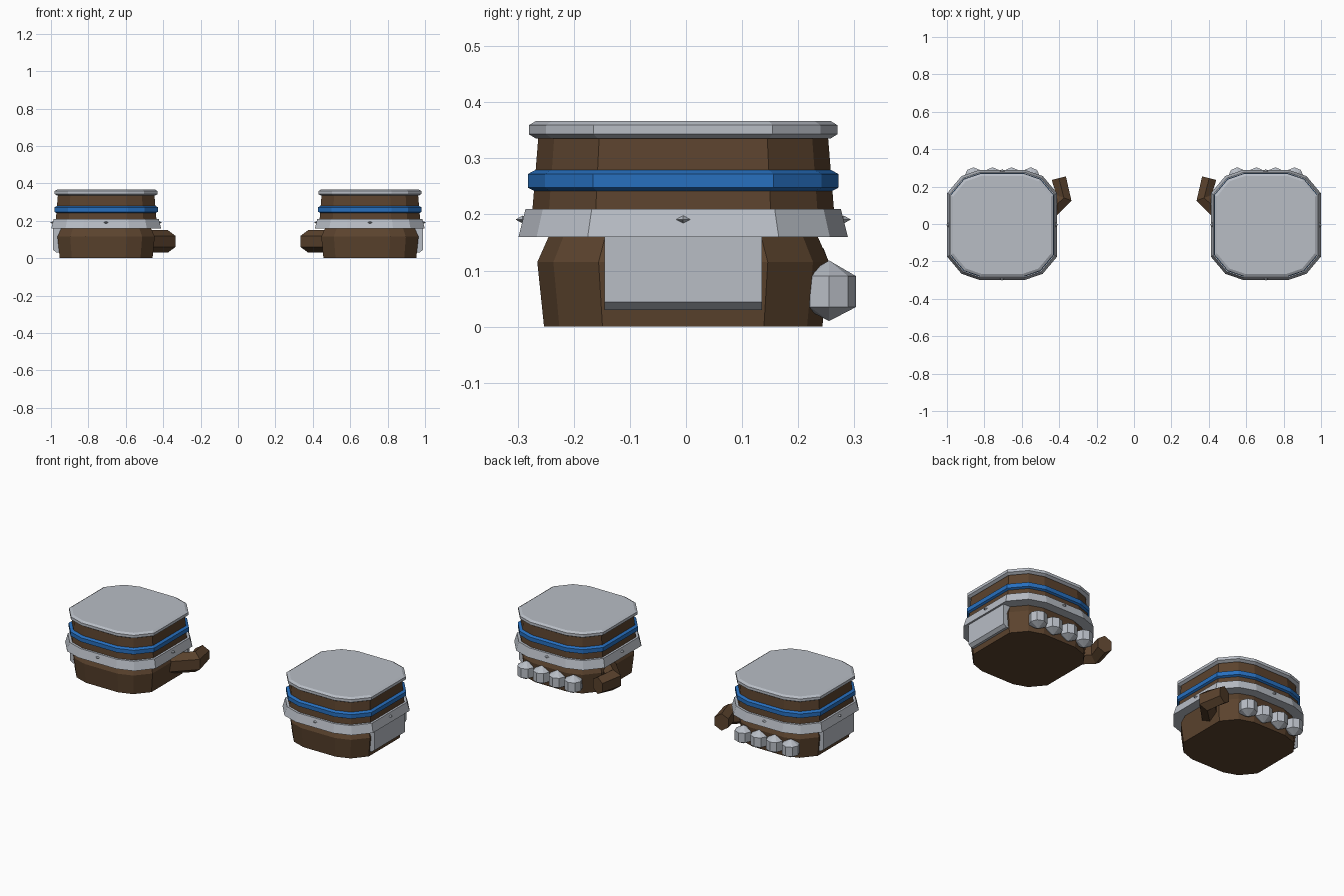
import bpy, bmesh, math
from mathutils import Vector

cube = bpy.data.objects.get("Cube")
if cube:
    bpy.data.objects.remove(cube, do_unlink=True)


def material(name, rgb):
    m = bpy.data.materials.new(name)
    m.use_nodes = True
    m.diffuse_color = (*rgb, 1)
    m.node_tree.nodes["Principled BSDF"].inputs["Base Color"].default_value = (*rgb, 1)
    return m


leather = material("brown leather", (0.105, 0.056, 0.027))
steel = material("pale steel", (0.48, 0.51, 0.56))
blue = material("blue trim", (0.02, 0.16, 0.52))

CENTRE = Vector((0.705, -0.005, 0))
# One quarter of the rounded-square wrist outline, for half-width 1
QUARTER = [(1, 0.58), (0.74, 0.89), (0.42, 1)]
OUTLINE = (QUARTER + [(-x, y) for x, y in reversed(QUARTER)]
           + [(-x, -y) for x, y in QUARTER] + [(x, -y) for x, y in reversed(QUARTER)])


def loft(name, rings, mat, side):
    """Skin a stack of rings; +x in glove space points away from the body."""
    bm = bmesh.new()
    rows = []
    for ring in rings:
        pts = [CENTRE + Vector(p) for p in ring]
        rows.append([bm.verts.new((side * p.x, p.y, p.z)) for p in pts])
    n = len(rows[0])
    for a, b in zip(rows, rows[1:]):
        for i in range(n):
            j = (i + 1) % n
            bm.faces.new((a[i], a[j], b[j], b[i]))
    bm.faces.new(rows[0])
    bm.faces.new(rows[-1])
    bmesh.ops.remove_doubles(bm, verts=bm.verts, dist=1e-5)
    bmesh.ops.recalc_face_normals(bm, faces=bm.faces)
    me = bpy.data.meshes.new(name)
    bm.to_mesh(me)
    bm.free()
    me.materials.append(mat)
    ob = bpy.data.objects.new(name, me)
    bpy.context.collection.objects.link(ob)
    return ob


def wrist(profile):
    return [[(x * h, y * h, z) for x, y in OUTLINE] for h, z in profile]


def turned(x, y, profile, sides):
    angles = [math.tau * i / sides for i in range(sides)]
    return [[(x + r * math.cos(a), y + r * math.sin(a), z) for a in angles]
            for r, z in profile]


def thumb_rings():
    path = [Vector(p) for p in ((-0.225, 0.045, 0.09), (-0.33, 0.145, 0.09), (-0.303, 0.25, 0.09))]
    rings = []
    for i, p in enumerate(path):
        d = (path[min(i + 1, 2)] - path[max(i - 1, 0)]).normalized()
        across = Vector((d.y, -d.x, 0))
        width, height = (0.05, 0.06) if i < 2 else (0.045, 0.05)
        rings.append([p + across * width * math.sin(a) + Vector((0, 0, height * math.cos(a)))
                      for a in (math.tau * k / 6 for k in range(6))])
    return rings


for side, label in ((1, "left"), (-1, "right")):
    # Leather glove body
    loft(label + "_glove_body", wrist([(0.248, 0), (0.26, 0.115), (0.24, 0.16), (0.269, 0.205),
                                       (0.258, 0.34)]), leather, side)
    # Flared belt, blue band and lid around the wrist
    loft(label + "_belt", wrist([(0.2935, 0.16), (0.281, 0.21)]), steel, side)
    loft(label + "_blue_band", wrist([(0.262, 0.24), (0.277, 0.248), (0.277, 0.272),
                                      (0.262, 0.28)]), blue, side)
    loft(label + "_lid", wrist([(0.262, 0.335), (0.275, 0.343), (0.275, 0.359),
                                (0.262, 0.367)]), steel, side)
    # Guard plate on the outer side, chamfered at the bottom
    plate = [(0.24, 0.03), (0.265, 0.03), (0.283, 0.044), (0.283, 0.163), (0.24, 0.163)]
    loft(label + "_guard_plate", [[(x, y, z) for x, z in plate] for y in (-0.14, 0.14)],
         steel, side)
    # Row of knuckle studs across the back
    for i in range(4):
        loft(f"{label}_knuckle_{i + 1}",
             turned(-0.153 + 0.102 * i, 0.26, [(0, 0.01), (0.048, 0.035), (0.048, 0.09),
                                               (0, 0.118)], 8), steel, side)
    # Small pointed rivets on the belt
    for i in range(4):
        a = math.pi / 2 * i
        loft(f"{label}_rivet_{i + 1}",
             turned(0.286 * math.cos(a), 0.286 * math.sin(a),
                    [(0, 0.184), (0.013, 0.191), (0, 0.198)], 4), steel, side)
    # Bent thumb
    loft(label + "_thumb", thumb_rings(), leather, side)
